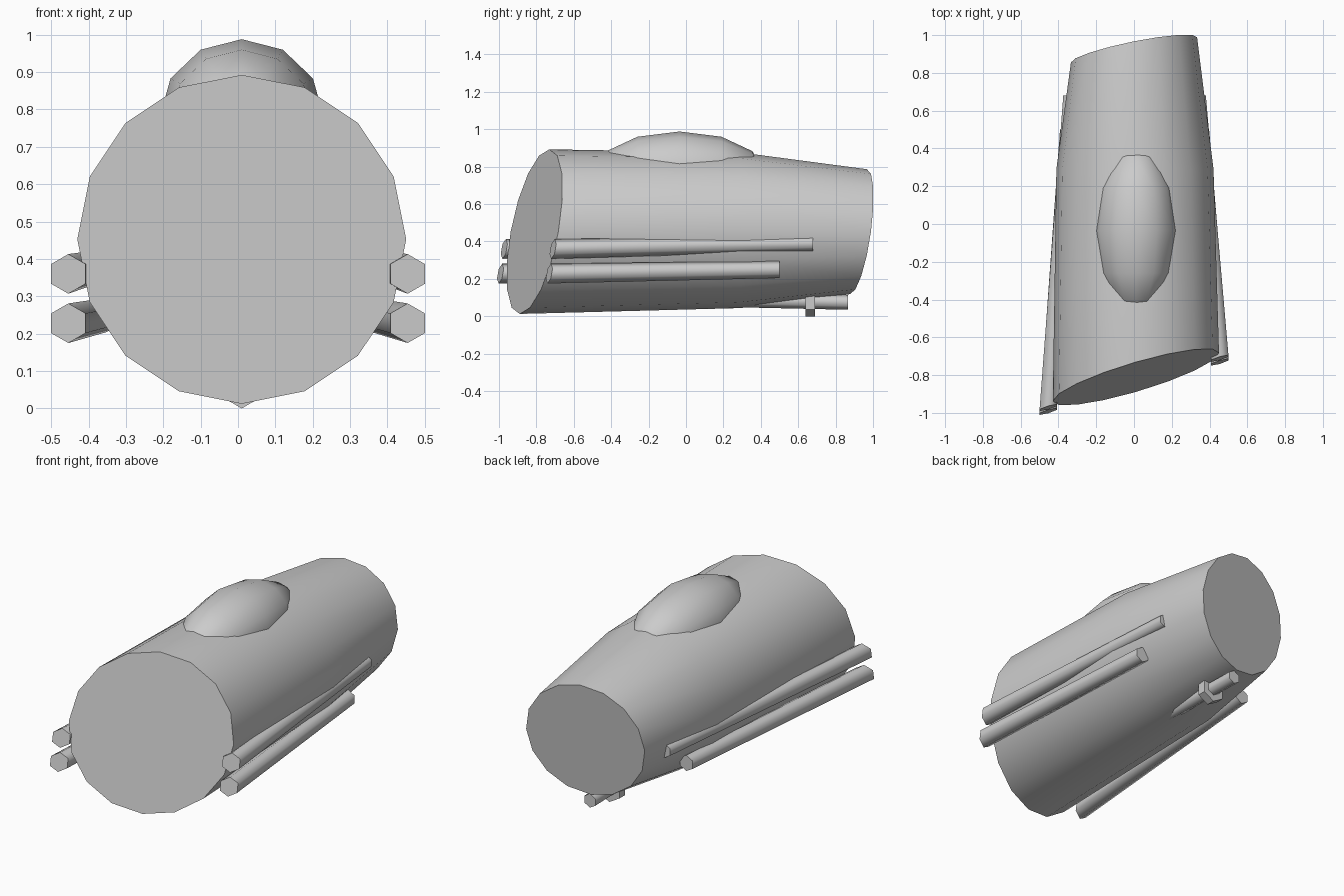
import bpy, bmesh, math
from mathutils import Matrix

if "Cube" in bpy.data.objects:
    bpy.data.objects.remove(bpy.data.objects["Cube"])

grey = bpy.data.materials.new("plain_grey")
grey.diffuse_color = (0.6, 0.6, 0.6, 1)
grey.use_nodes = True
grey.node_tree.nodes["Principled BSDF"].inputs["Base Color"].default_value = grey.diffuse_color


def finish(bm, name, angle=40):
    bmesh.ops.recalc_face_normals(bm, faces=bm.faces)
    me = bpy.data.meshes.new(name)
    bm.to_mesh(me)
    bm.free()
    ob = bpy.data.objects.new(name, me)
    bpy.context.collection.objects.link(ob)
    me.materials.append(grey)
    bpy.ops.object.select_all(action='DESELECT')
    ob.select_set(True)
    bpy.context.view_layer.objects.active = ob
    bpy.ops.object.shade_smooth_by_angle(angle=math.radians(angle))
    return ob


def loft(name, sides, rings, angle=40):
    """Tube through rings of (x, y, z, radius, slant in x, slant in z), with flat caps."""
    bm = bmesh.new()
    loops = []
    for cx, cy, cz, r, sx, sz in rings:
        loop = []
        for i in range(sides):
            a = 2 * math.pi * i / sides
            dx, dz = r * math.sin(a), r * math.cos(a)
            loop.append(bm.verts.new((cx + dx, cy + sx * dx + sz * dz, cz + dz)))
        loops.append(loop)
    for a, b in zip(loops, loops[1:]):
        for i in range(sides):
            j = (i + 1) % sides
            bm.faces.new((a[i], a[j], b[j], b[i]))
    bm.faces.new(loops[0])
    bm.faces.new(loops[-1])
    return finish(bm, name, angle)


# Tapered fuselage with slanted ends
loft("fuselage", 16, [
    (0.01, -0.81, 0.4525, 0.44, 0.29, 0.18),
    (0.005, 0.29, 0.46, 0.416, 0, 0),
    (0.0, 0.922, 0.4525, 0.334, 0.2, 0.135),
])

# Canopy: ellipsoid with its poles along the fuselage
bm = bmesh.new()
bmesh.ops.create_uvsphere(bm, u_segments=12, v_segments=6, radius=1)
bmesh.ops.transform(bm, verts=bm.verts, matrix=Matrix.Translation((0.01, -0.035, 0.778))
                    @ Matrix.Diagonal((0.22, 0.45, 0.21, 1))
                    @ Matrix.Rotation(math.pi / 2, 4, 'X'))
finish(bm, "canopy", 60)

# Two long side barrels on each flank, front ends following the nose slant
for side, label in ((1, "right"), (-1, "left")):
    nose = -0.825 + 0.29 * 0.45 * side
    loft(label + "_upper_barrel", 6, [
        (0.454 * side, nose - 0.017, 0.36, 0.053, 0.29, 0.18),
        (0.342 * side + 0.003, 0.68, 0.388, 0.041, 0, 0)], 65)
    loft(label + "_lower_barrel", 6, [
        (0.454 * side, nose - 0.037, 0.228, 0.053, 0.29, 0.18),
        (0.355 * side + 0.003, 0.5, 0.25, 0.046, 0, 0)], 65)

# Tail hook rod and its collar under the rear
loft("tail_rod", 6, [(0.01, 0.2, 0.09, 0.04, 0, 0), (0.01, 0.867, 0.075, 0.04, 0, 0)], 65)
loft("tail_collar", 6, [(0.01, 0.64, 0.075, 0.075, 0, 0), (0.01, 0.69, 0.075, 0.075, 0, 0)], 30)
